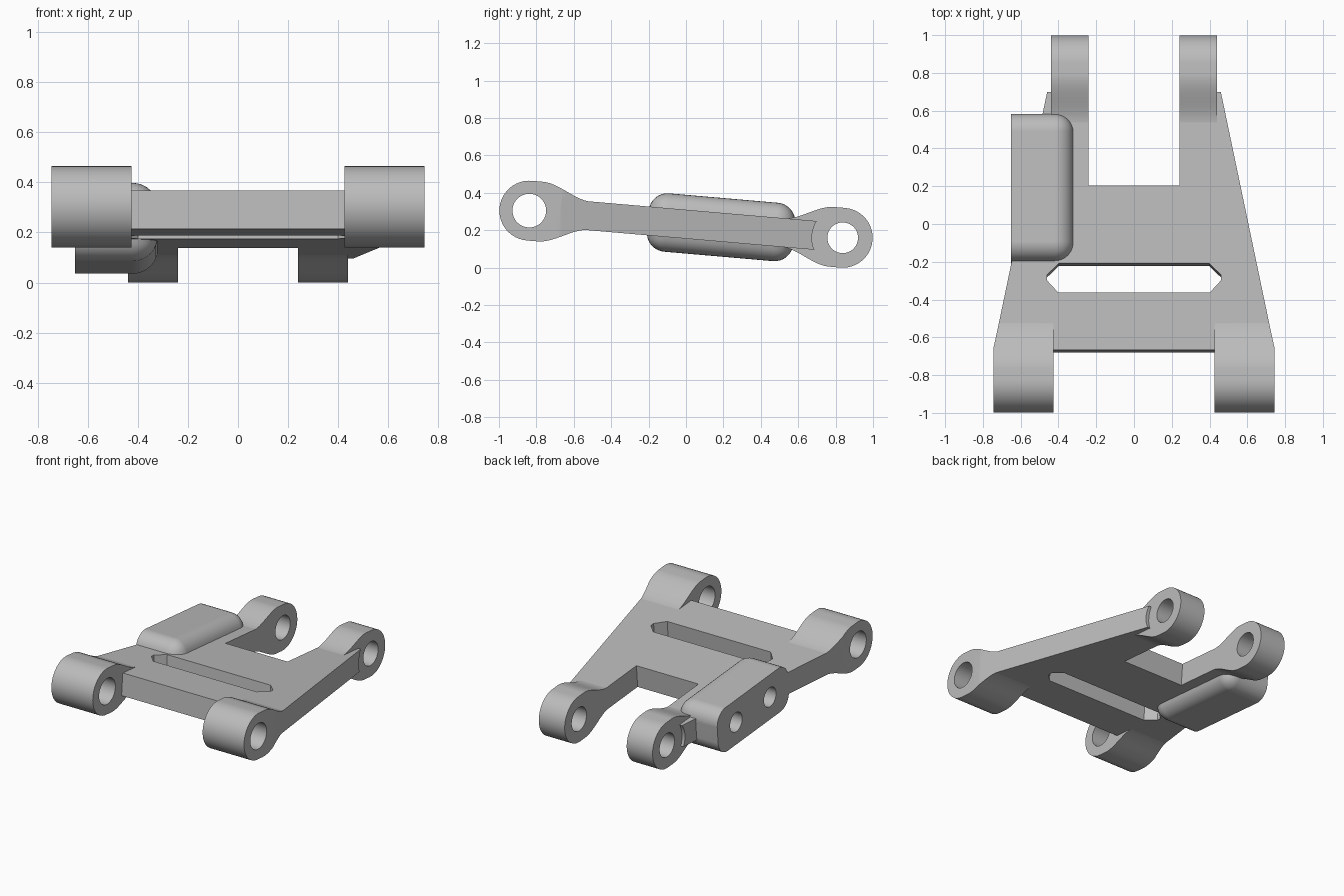
import bpy, bmesh
from math import sin, cos, pi, radians
from mathutils import Matrix

cube = bpy.data.objects.get("Cube")
if cube:
    bpy.data.objects.remove(cube, do_unlink=True)

REACH = 0.841      # boss centres from the middle
BOSS_R = 0.16
HALF = 0.077       # half thickness of the plate
TILT = radians(-4.95)

grey = bpy.data.materials.new("plain grey")
grey.use_nodes = True
grey.diffuse_color = (0.5, 0.5, 0.5, 1)
grey.node_tree.nodes["Principled BSDF"].inputs["Base Color"].default_value = (0.5, 0.5, 0.5, 1)


def add_object(name, bm):
    bmesh.ops.recalc_face_normals(bm, faces=bm.faces)
    mesh = bpy.data.meshes.new(name)
    bm.to_mesh(mesh)
    bm.free()
    mesh.materials.append(grey)
    obj = bpy.data.objects.new(name, mesh)
    bpy.context.collection.objects.link(obj)
    return obj


def prism(name, points, axis, low, high):
    """Extrude a 2D outline along x (side profile) or z (plan outline)."""
    bm = bmesh.new()
    place = (lambda a, b: (low, a, b)) if axis == "x" else (lambda a, b: (a, b, low))
    face = bm.faces.new([bm.verts.new(place(a, b)) for a, b in points])
    moved = bmesh.ops.extrude_face_region(bm, geom=[face])["geom"]
    step = (high - low, 0, 0) if axis == "x" else (0, 0, high - low)
    bmesh.ops.translate(bm, vec=step, verts=[v for v in moved if isinstance(v, bmesh.types.BMVert)])
    return add_object(name, bm)


def combine(target, other, operation):
    mod = target.modifiers.new(operation.lower(), "BOOLEAN")
    mod.operation, mod.object, mod.solver = operation, other, "EXACT"
    bpy.context.view_layer.objects.active = target
    bpy.ops.object.modifier_apply(modifier=mod.name)
    bpy.data.objects.remove(other, do_unlink=True)


def circle(y, r, n=48):
    return [(y + r * cos(2 * pi * i / n), r * sin(2 * pi * i / n)) for i in range(n)]


def mirrored(points):
    return points + [(-x, y) for x, y in reversed(points)]


def boss_profile(side):
    """Round end that eases down to the plate thickness."""
    neck = []
    for i in range(15):
        t = i / 14
        ease = t * t * (3 - 2 * t)
        neck.append((REACH - 0.06 - 0.265 * t, BOSS_R + (HALF - 0.001 - BOSS_R) * ease))
    end = [(REACH + BOSS_R * sin(pi * i / 24), BOSS_R * cos(pi * i / 24)) for i in range(25)]
    half = list(reversed(neck)) + end + [(y, -z) for y, z in neck]
    return [(side * y, z) for y, z in half]


# Tapered plate with a rear notch
plate = prism("suspension_arm", mirrored([(0.745, -0.675), (0.44, 0.79), (0.24, 0.79), (0.24, 0.199)]),
              "z", -HALF, HALF)

# Slot with chamfered corners
slot = [(0.46, -0.307), (0.46, -0.277), (0.40, -0.217)]
combine(plate, prism("slot_cutter", mirrored([(0.40, -0.372)] + slot), "z", -0.3, 0.3), "DIFFERENCE")

for s in (-1, 1):
    # Clearance around the rear bosses
    low, high = sorted((s * 0.438, s * 0.8))
    combine(plate, prism("clearance_cutter", circle(REACH, 0.165), "x", low, high), "DIFFERENCE")

for s in (-1, 1):
    # Front and rear bosses, trimmed to the taper
    for end, inner, outer in ((-1, 0.425, 0.745), (1, 0.24, 0.44)):
        low, high = sorted((s * inner, s * outer))
        boss = prism("boss", boss_profile(end), "x", low, high)
        if end < 0:
            trim = [(0.745, -1.2), (0.745, -0.675), (0.44, 0.79)]
            combine(boss, prism("taper_trim", mirrored(trim), "z", -0.4, 0.4), "INTERSECT")
        combine(plate, boss, "UNION")

# Rounded side pod, sharp only around its flat outer face
bm = bmesh.new()
bmesh.ops.create_cube(bm, size=1, matrix=Matrix.Translation((-0.485, 0.188, 0))
                      @ Matrix.Diagonal((0.33, 0.785, 0.313, 1)))
rounded = [e for e in bm.edges if max(v.co.x for v in e.verts) > -0.5]
bmesh.ops.bevel(bm, geom=rounded, offset=0.1, segments=8, profile=0.5, affect="EDGES")
combine(plate, add_object("side_pod", bm), "UNION")

# Pivot bores, then two blind holes in the pod
for y, r, low, high in ((-REACH, 0.09, -1, 1), (REACH, 0.082, -1, 1),
                        (0.0, 0.067, -0.8, -0.45), (0.376, 0.067, -0.8, -0.45)):
    combine(plate, prism("bore_cutter", circle(y, r), "x", low, high), "DIFFERENCE")

# Tilt the finished part and set it on the ground
plate.data.transform(Matrix.Translation((0, 0, 0.2355)) @ Matrix.Rotation(TILT, 4, "X"))
base = min(v.co.z for v in plate.data.vertices)
plate.data.transform(Matrix.Translation((0, 0, -base)))

bpy.ops.object.select_all(action="DESELECT")
plate.select_set(True)
bpy.context.view_layer.objects.active = plate
bpy.ops.object.shade_smooth_by_angle(angle=radians(25))
weighted = plate.modifiers.new("even_shading", "WEIGHTED_NORMAL")
weighted.keep_sharp = True
